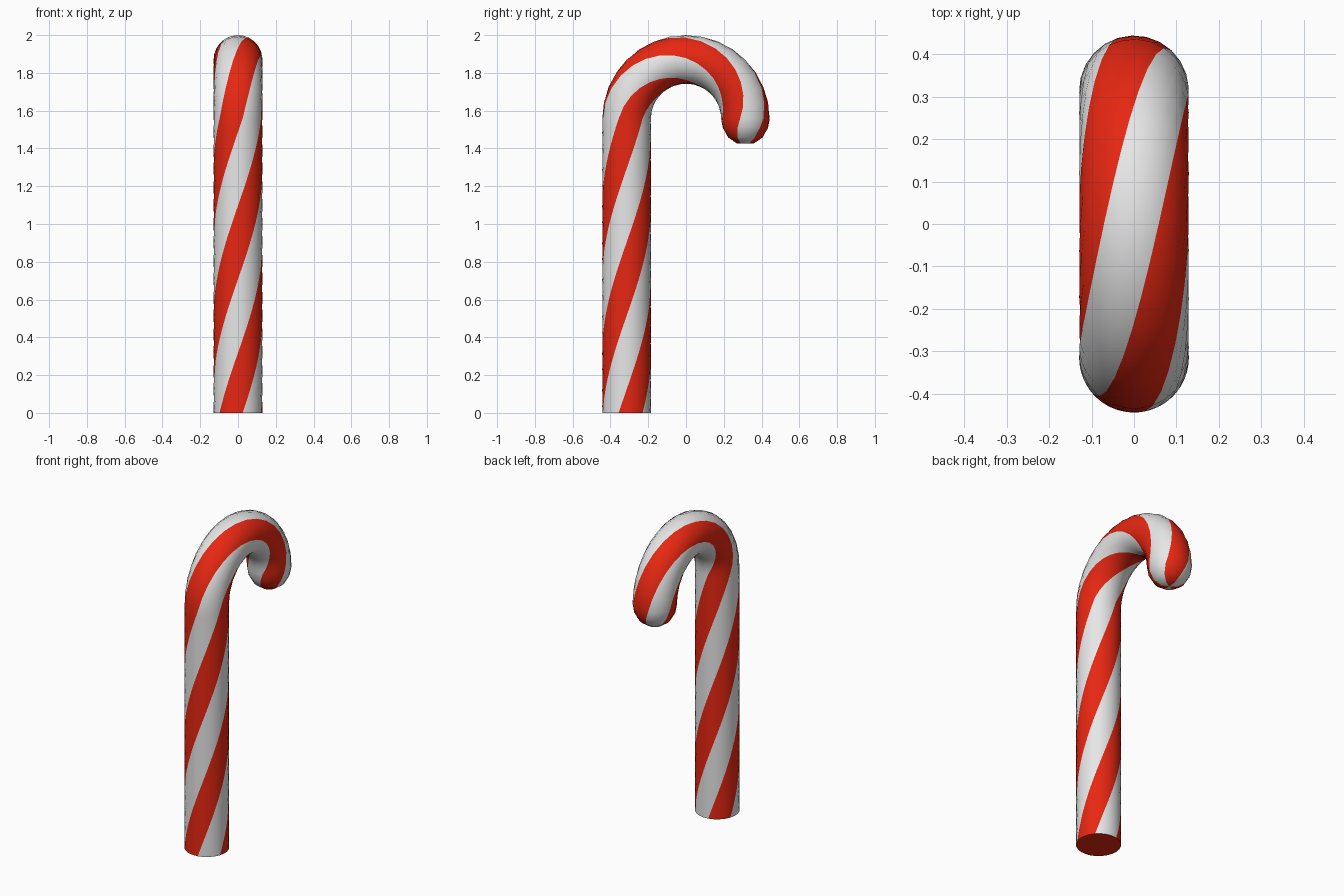
import bpy, bmesh, math
from mathutils import Vector

if "Cube" in bpy.data.objects:
    bpy.data.objects.remove(bpy.data.objects["Cube"])

R, BEND, ZC = 0.129, 0.3145, 1.5565   # tube radius, hook radius, hook centre height
SIDES, STRIPES = 24, 3
TWIST = math.radians(154)             # stripe twist per unit of length
START = math.radians(-49)             # edge of the first red stripe


def material(name, colour):
    m = bpy.data.materials.new(name)
    m.diffuse_color = (*colour, 1)
    m.use_nodes = True
    m.node_tree.nodes["Principled BSDF"].inputs["Base Color"].default_value = m.diffuse_color
    return m


# Path stations: (centre, outward direction, radius, distance along the cane)
stations = []
for i in range(41):                   # straight shaft
    z = ZC * i / 40
    stations.append((Vector((0, -BEND, z)), Vector((0, -1, 0)), R, z))
for i in range(1, 17):                # half-circle hook
    a = math.pi * i / 16
    out = Vector((0, -math.cos(a), math.sin(a)))
    stations.append((Vector((0, 0, ZC)) + out * BEND, out, R, ZC + BEND * a))
end = ZC + BEND * math.pi
for r, h in ((0.93, 0.38), (0.71, 0.76), (0.36, 1.0)):   # rounded tip
    stations.append((Vector((0, BEND, ZC - R * h)), Vector((0, 1, 0)), R * r, end + R * h))

# Twisted tube
bm = bmesh.new()
rings = []
for centre, out, r, s in stations:
    ring = []
    for k in range(SIDES):
        t = START + TWIST * s + math.tau * k / SIDES
        ring.append(bm.verts.new(centre + (out * math.cos(t) + Vector((1, 0, 0)) * math.sin(t)) * r))
    rings.append(ring)


def stripe(k):
    return (k * STRIPES * 2 // SIDES) % 2     # 0 red, 1 white


for lo, hi in zip(rings, rings[1:]):
    for k in range(SIDES):
        n = (k + 1) % SIDES
        f = bm.faces.new((lo[k], lo[n], hi[n], hi[k]))
        f.material_index = stripe(k)

# Striped end of the tip and plain red base
pole = bm.verts.new((0, BEND, ZC - R * 1.01))
for k in range(SIDES):
    f = bm.faces.new((rings[-1][k], rings[-1][(k + 1) % SIDES], pole))
    f.material_index = stripe(k)
bm.faces.new(rings[0]).material_index = 0

bmesh.ops.recalc_face_normals(bm, faces=bm.faces)
mesh = bpy.data.meshes.new("striped_cane")
bm.to_mesh(mesh)
bm.free()
mesh.materials.append(material("red", (0.8, 0.02, 0.006)))
mesh.materials.append(material("white", (0.8, 0.8, 0.8)))
cane = bpy.data.objects.new("striped_cane", mesh)
bpy.context.collection.objects.link(cane)
bpy.context.view_layer.objects.active = cane
cane.select_set(True)
bpy.ops.object.shade_smooth_by_angle(angle=math.radians(40))
